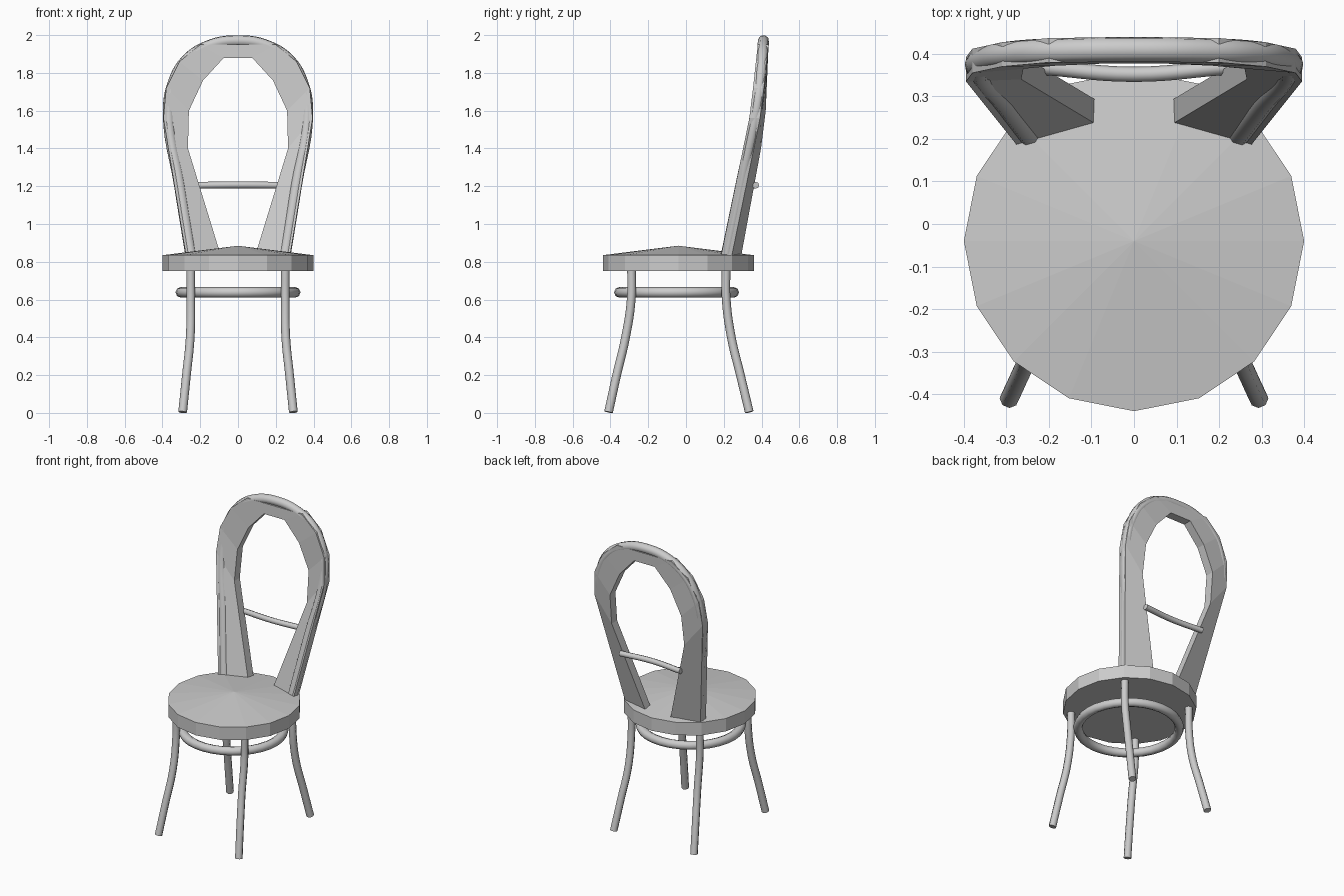
import bpy, bmesh, math
from mathutils import Vector

if "Cube" in bpy.data.objects:
    bpy.data.objects.remove(bpy.data.objects["Cube"])


def finish(name, bm, smooth=None):
    bmesh.ops.recalc_face_normals(bm, faces=bm.faces)
    mesh = bpy.data.meshes.new(name)
    bm.to_mesh(mesh)
    bm.free()
    ob = bpy.data.objects.new(name, mesh)
    bpy.context.collection.objects.link(ob)
    if smooth:
        bpy.ops.object.select_all(action='DESELECT')
        ob.select_set(True)
        bpy.context.view_layer.objects.active = ob
        bpy.ops.object.shade_smooth_by_angle(angle=math.radians(smooth))
    return ob


def tube(name, points, radius, sides=2):
    """Smooth round rod through the given points."""
    cu = bpy.data.curves.new(name, 'CURVE')
    cu.dimensions = '3D'
    cu.bevel_depth = radius
    cu.bevel_resolution = sides
    cu.resolution_u = 6
    cu.use_fill_caps = True
    sp = cu.splines.new('BEZIER')
    sp.bezier_points.add(len(points) - 1)
    for bp, p in zip(sp.bezier_points, points):
        bp.co = p
        bp.handle_left_type = bp.handle_right_type = 'AUTO'
    ob = bpy.data.objects.new(name, cu)
    bpy.context.collection.objects.link(ob)
    bpy.ops.object.select_all(action='DESELECT')
    ob.select_set(True)
    bpy.context.view_layer.objects.active = ob
    bpy.ops.object.convert(target='MESH')
    ob = bpy.context.view_layer.objects.active
    ob.name = name
    bpy.ops.object.shade_smooth_by_angle(angle=math.radians(50))
    return ob


# Seat: 16-sided drum with a shallow cone on top
bm = bmesh.new()
centre, n = Vector((0, -0.04, 0)), 16
rings = []
for z in (0.75, 0.835):
    rings.append([bm.verts.new(centre + Vector((0.4 * math.cos(2 * math.pi * i / n),
                                                0.4 * math.sin(2 * math.pi * i / n), z)))
                  for i in range(n)])
apex = bm.verts.new(centre + Vector((0, 0, 0.885)))
bm.faces.new(rings[0][::-1])
for i in range(n):
    j = (i + 1) % n
    bm.faces.new((rings[0][i], rings[0][j], rings[1][j], rings[1][i]))
    bm.faces.new((rings[1][i], rings[1][j], apex))
finish("seat", bm)

# Ring brace under the seat
bpy.ops.mesh.primitive_torus_add(location=(0, -0.05, 0.638), major_radius=0.303,
                                 minor_radius=0.028, major_segments=32, minor_segments=8)
bpy.context.object.name = "leg_ring"
bpy.ops.object.shade_smooth_by_angle(angle=math.radians(50))

# Four splayed legs
front = [(0.25, -0.288, 0.77), (0.25, -0.29, 0.6), (0.253, -0.32, 0.4),
         (0.273, -0.367, 0.2), (0.293, -0.41, 0.004)]
rear = [(0.25, 0.212, 0.77), (0.25, 0.213, 0.6), (0.253, 0.24, 0.4),
        (0.273, 0.288, 0.2), (0.293, 0.335, 0.004)]
for label, pts in (("front", front), ("rear", rear)):
    for side, s in (("right", 1), ("left", -1)):
        tube(f"{label}_leg_{side}", [(s * x, y, z) for x, y, z in pts], 0.023)

# Faceted back frame: front outer, front inner, back inner, back outer per section
outer = [(0.275, 0.185, 0.83), (0.395, 0.335, 1.56), (0.38, 0.355, 1.72),
         (0.31, 0.37, 1.86), (0.20, 0.38, 1.95)]
inner = [(0.09, 0.235, 0.83), (0.265, 0.34, 1.40), (0.26, 0.365, 1.60),
         (0.185, 0.372, 1.76), (0.075, 0.377, 1.88)]
bm = bmesh.new()
sections = []
for s, order in ((1, range(5)), (-1, range(4, -1, -1))):
    for i in order:
        (ox, oy, oz), (ix, iy, iz) = outer[i], inner[i]
        d = 0.057
        sections.append([bm.verts.new(p) for p in (
            (s * ox, oy, oz), (s * ix, iy, iz),
            (s * ix, iy + d, iz), (s * ox, oy + d, oz))])
for a, b in zip(sections, sections[1:]):
    for k in range(4):
        m = (k + 1) % 4
        bm.faces.new((a[k], a[m], b[m], b[k]))
bm.faces.new(sections[0])
bm.faces.new(sections[-1])
finish("back_frame", bm)

# Bent rod running along the outer rim of the back
half = [(0.25, 0.215, 0.84), (0.308, 0.29, 1.2), (0.368, 0.372, 1.6),
        (0.345, 0.39, 1.74), (0.28, 0.402, 1.86), (0.165, 0.408, 1.94)]
tube("back_rim", half + [(0, 0.41, 1.97)] + [(-x, y, z) for x, y, z in half[::-1]], 0.03)

# Bowed crossbar in the back opening
tube("crossbar", [(0.22, 0.369, 1.205), (0, 0.352, 1.207), (-0.22, 0.369, 1.205)], 0.018)
